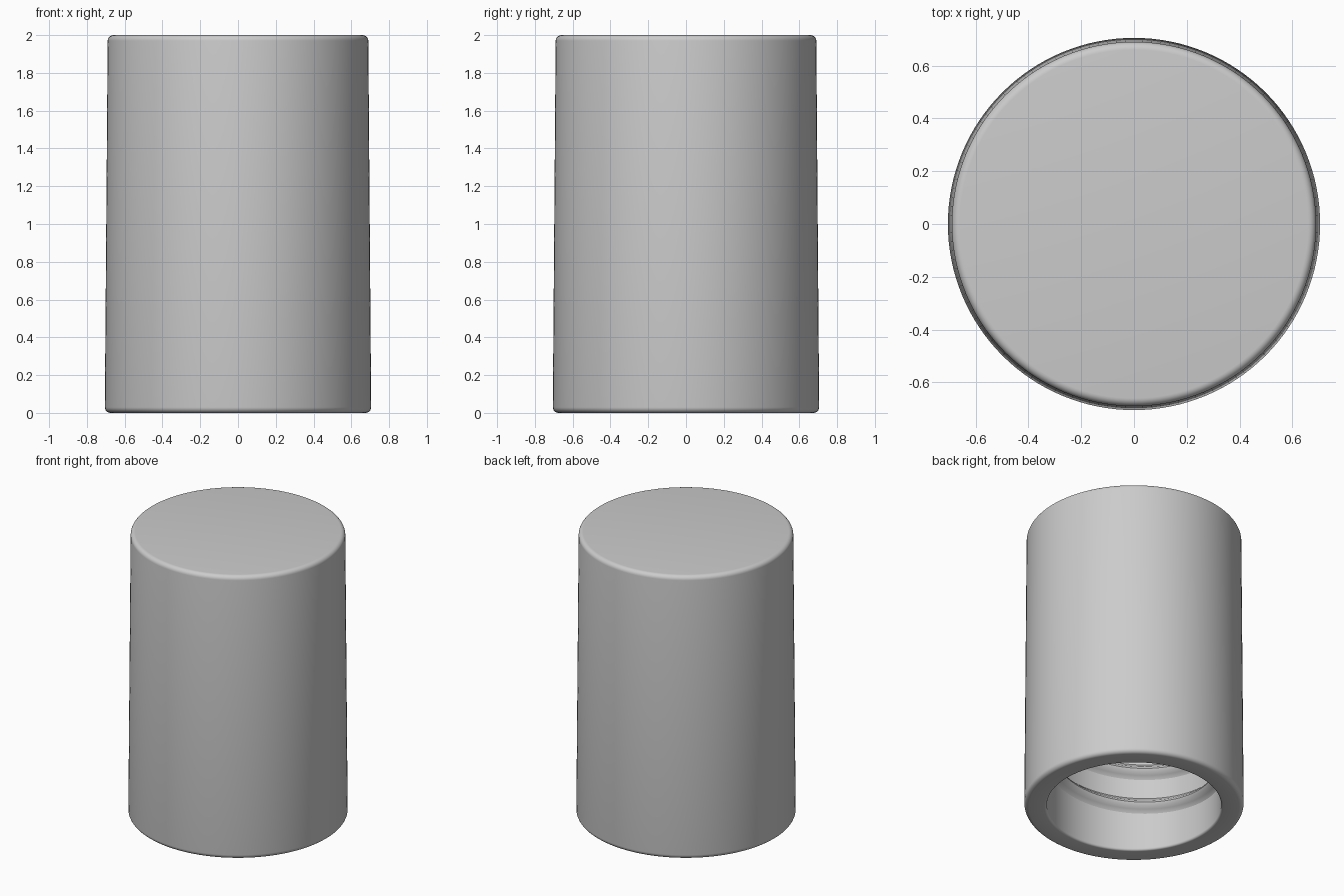
import bpy, bmesh, math

if "Cube" in bpy.data.objects:
    bpy.data.objects.remove(bpy.data.objects["Cube"])

SEG = 128


def finish(name, bm):
    bmesh.ops.recalc_face_normals(bm, faces=bm.faces)
    me = bpy.data.meshes.new(name)
    bm.to_mesh(me)
    bm.free()
    ob = bpy.data.objects.new(name, me)
    bpy.context.collection.objects.link(ob)
    bpy.ops.object.select_all(action='DESELECT')
    ob.select_set(True)
    bpy.context.view_layer.objects.active = ob
    bpy.ops.object.shade_smooth_by_angle(angle=math.radians(35))
    return ob


def fillet(cx, cz, r, a0, a1, n=6):
    angles = [math.radians(a0 + (a1 - a0) * i / n) for i in range(n + 1)]
    return [(cx + r * math.cos(a), cz + r * math.sin(a)) for a in angles]


# Cap shell: slightly tapered outside, hollow inside, open at the bottom
profile = ([(0, 2.0)] + fillet(0.66, 1.97, 0.03, 90, 0)
           + fillet(0.675, 0.03, 0.03, 0, -90)
           + fillet(0.575, 0.015, 0.015, -90, -180, 4)
           + fillet(0.53, 1.85, 0.03, 0, 90) + [(0, 1.88)])
bm = bmesh.new()
verts = [bm.verts.new((r, 0, z)) for r, z in profile]
edges = [bm.edges.new(p) for p in zip(verts, verts[1:])]
bmesh.ops.spin(bm, geom=verts + edges, cent=(0, 0, 0), axis=(0, 0, 1),
               angle=math.tau, steps=SEG)
bmesh.ops.remove_doubles(bm, verts=bm.verts, dist=1e-4)
finish("cap_shell", bm)

# Screw thread: rounded ridge swept along a helix, fading out at both ends
bm = bmesh.new()
TURNS, PITCH, START = 2.25, 0.25, 0.17
steps = int(TURNS * SEG)
rings = []
for i in range(steps + 1):
    t = i / SEG
    fade = max(0.03, min(1, t / 0.12, (TURNS - t) / 0.12))
    a = math.tau * t
    ring = []
    for k in range(9):
        u = k / 8 * 2 - 1
        # cosine bump rising inward from just behind the wall
        r = 0.567 - 0.06 * fade * (0.5 + 0.5 * math.cos(math.pi * u))
        ring.append(bm.verts.new((r * math.cos(a), r * math.sin(a),
                                  START + PITCH * t + 0.07 * u)))
    rings.append(ring)
for p, q in zip(rings, rings[1:]):
    for k in range(9):
        n = (k + 1) % 9
        bm.faces.new((p[k], p[n], q[n], q[k]))
bm.faces.new(rings[0])
bm.faces.new(rings[-1])
finish("screw_thread", bm)
